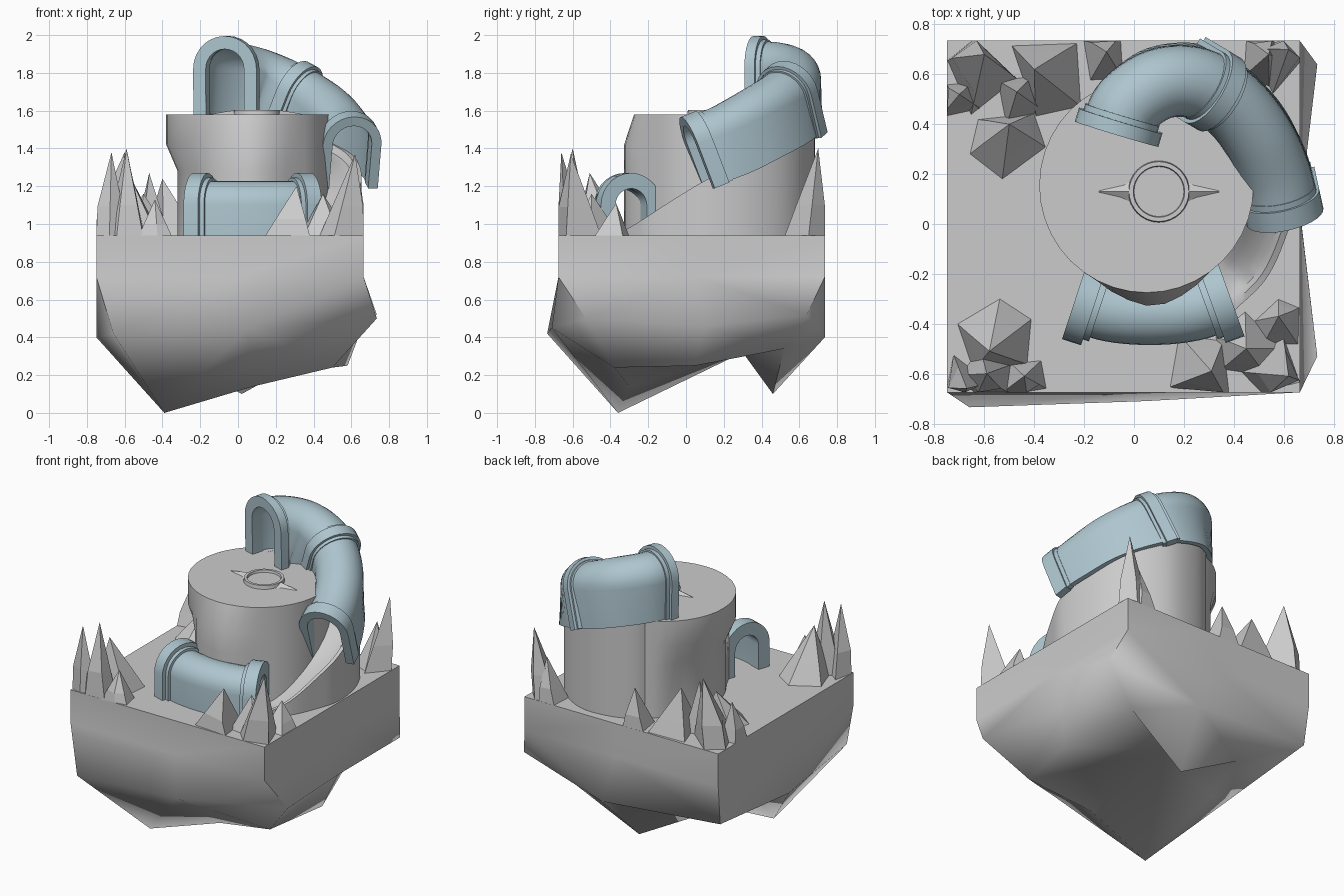
import bpy, bmesh, math, random
from mathutils import Vector

if "Cube" in bpy.data.objects:
    bpy.data.objects.remove(bpy.data.objects["Cube"])

random.seed(4)
steel = bpy.data.materials.new("pipe_blue")
steel.diffuse_color = (0.42, 0.56, 0.62, 1)
steel.use_nodes = True
steel.node_tree.nodes["Principled BSDF"].inputs["Base Color"].default_value = steel.diffuse_color


def finish(name, bm, smooth=None, mat=None):
    bmesh.ops.recalc_face_normals(bm, faces=bm.faces[:])
    me = bpy.data.meshes.new(name)
    bm.to_mesh(me)
    bm.free()
    ob = bpy.data.objects.new(name, me)
    bpy.context.collection.objects.link(ob)
    if mat:
        me.materials.append(mat)
    if smooth:
        bpy.ops.object.select_all(action='DESELECT')
        ob.select_set(True)
        bpy.context.view_layer.objects.active = ob
        bpy.ops.object.shade_smooth_by_angle(angle=math.radians(smooth))
    return ob


def loft(bm, rings, caps=True):
    vs = [[bm.verts.new(p) for p in r] for r in rings]
    n = len(vs[0])
    for a, b in zip(vs, vs[1:]):
        for i in range(n):
            j = (i + 1) % n
            bm.faces.new((a[i], a[j], b[j], b[i]))
    if caps:
        bm.faces.new(vs[0])
        bm.faces.new(vs[-1])
    return vs


def spline(pts, k=6):
    P = [Vector(p) for p in pts]
    P = [2 * P[0] - P[1]] + P + [2 * P[-1] - P[-2]]
    out = []
    for i in range(1, len(P) - 2):
        a, b, c, d = P[i - 1:i + 3]
        for s in range(k):
            t = s / k
            out.append(0.5 * (2 * b + (c - a) * t + (2 * a - 5 * b + 4 * c - d) * t * t
                              + (3 * b - a - 3 * c + d) * t ** 3))
    return out + [P[-2]]


def arch(outer, inner, drop, n=14):
    """Closed upside-down U section."""
    def half(r):
        return [(-r, -drop)] + [(-r * math.cos(math.pi * i / n), r * math.sin(math.pi * i / n))
                                for i in range(n + 1)] + [(r, -drop)]
    return half(outer) + half(inner)[::-1]


def sweep(name, path, tangents, section):
    rings = []
    for p, t in zip(path, tangents):
        u = Vector((t.y, -t.x, 0)).normalized()
        v = u.cross(t).normalized()
        rings.append([p + u * a + v * b for a, b in section])
    bm = bmesh.new()
    loft(bm, rings)
    return finish(name, bm, 35, steel)


def pipe(name, pts, r, r_in, drop, bands):
    path = spline(pts)
    n = len(path)
    tan = [(path[min(i + 1, n - 1)] - path[max(i - 1, 0)]).normalized() for i in range(n)]
    sweep(name, path, tan, arch(r, r_in, drop))
    # collars: position along pipe, width, radius
    for k, (f, w, flange) in enumerate(bands):
        i = round(f * (n - 1))
        t = tan[i]
        off = (-w / 2, w / 2) if 0 < f < 1 else ((0, w) if f == 0 else (-w, 0))
        sweep(f"{name}_collar_{k}", [path[i] + t * o for o in off], [t, t],
              arch(flange, r_in - 0.004, drop + 0.008))
        step = (off[0] - 0.02, off[1] + 0.02) if 0 < f < 1 else (
            (0.01, w + 0.025) if f == 0 else (-w - 0.025, -0.01))
        sweep(f"{name}_step_{k}", [path[i] + t * o for o in step], [t, t],
              arch((r + flange) / 2 - 0.004, r_in - 0.002, drop + 0.004))


# Floating rock island
bm = bmesh.new()
xl, xr, yf, yb = -0.75, 0.665, -0.675, 0.735
top = [(xl, yf), (0, yf), (xr, yf), (xr, 0.05), (xr, yb), (0, yb), (xl, yb), (xl, 0.05)]
mid = [(-0.66, -0.735, 0.42), (0.05, -0.71, 0.45), (0.735, -0.53, 0.5), (0.66, 0.1, 0.46),
       (0.735, 0.64, 0.52), (0.1, 0.735, 0.40), (-0.74, 0.70, 0.46), (-0.75, 0.0, 0.4)]
low = [(-0.39, -0.36, 0), (0.08, -0.3, 0.14), (0.5, -0.38, 0.24), (0.58, 0.05, 0.25),
       (0.45, 0.52, 0.34), (0.02, 0.46, 0.1), (-0.42, 0.45, 0.34), (-0.56, 0.05, 0.33)]
vs = loft(bm, [[(x, y, 0.94) for x, y in top], [(x, y, 0.72) for x, y in top], mid, low], caps=False)
bm.faces.new(vs[0])
c = bm.verts.new((0, 0.3, 0.32))
for i in range(8):
    bm.faces.new((vs[3][i], vs[3][(i + 1) % 8], c))
bmesh.ops.triangulate(bm, faces=[f for f in bm.faces if len(f.verts) == 4])
finish("rock_island", bm, 72)

# Round tower with a front bulge and a recessed left foot
bm = bmesh.new()
cx, cy, N = 0.05, 0.155, 40
rings = []
for z in (0.92, 1.28, 1.42, 1.58):
    ring = []
    for i in range(N):
        a = 2 * math.pi * i / N
        r = 0.43
        if z < 1.35:
            r -= 0.06 * max(0, min(1, (-math.cos(a) - 0.5) * 4))
        if z < 1.5:
            da = abs((a - math.radians(274) + math.pi) % (2 * math.pi) - math.pi)
            r += 0.06 * max(0, 1 - da / math.radians(32))
        ring.append((cx + r * math.cos(a), cy + r * math.sin(a), z))
    rings.append(ring)
loft(bm, rings)
finish("tower", bm, 35)

# Spiral channel wrapped around the tower, solid down to the island
edge = spline([(0.40, -0.35, 0.95), (0.53, -0.22, 1.03), (0.61, -0.05, 1.14), (0.655, 0.12, 1.24),
               (0.62, 0.35, 1.35), (0.5, 0.55, 1.43), (0.3, 0.67, 1.51), (0.1, 0.67, 1.56),
               (-0.06, 0.6, 1.58), (-0.15, 0.45, 1.58)])
rings = []
for p in edge:
    d = Vector((cx - p.x, cy - p.y, 0)).normalized()
    depth = min(0.05, p.z - 0.945)
    prof = [(0, 0.92 - p.z), (0, 0), (0.025, 0.0), (0.045, -depth * 0.7), (0.09, -depth),
            (0.15, -depth * 0.8), (0.28, -depth * 0.4), (0.28, 0.92 - p.z)]
    rings.append([p + d * a + Vector((0, 0, b)) for a, b in prof])
bm = bmesh.new()
loft(bm, rings)
finish("spiral_channel", bm, 40)

# Half pipes
pipe("upper_pipe", [(-0.07, 0.36, 1.82), (-0.03, 0.47, 1.82), (0.1, 0.56, 1.79), (0.25, 0.565, 1.73),
                    (0.38, 0.49, 1.66), (0.49, 0.36, 1.58), (0.565, 0.2, 1.49), (0.605, 0.03, 1.42)],
     0.143, 0.11, 0.24, [(0, 0.055, 0.175), (0.5, 0.07, 0.168), (1, 0.085, 0.158)])
pipe("lower_pipe", [(-0.235, -0.30, 1.10), (-0.09, -0.345, 1.10), (0.08, -0.357, 1.10),
                    (0.24, -0.34, 1.10), (0.385, -0.29, 1.10)],
     0.128, 0.092, 0.165, [(0, 0.08, 0.17), (1, 0.08, 0.17)])

# Raised ring and side fins on the tower top
bm = bmesh.new()
loft(bm, [[(0.1 + r * math.cos(t * math.pi / 16), 0.13 + r * math.sin(t * math.pi / 16), z)
           for t in range(32)]
          for r, z in ((0.125, 1.57), (0.12, 1.603), (0.103, 1.603), (0.10, 1.588))])
finish("top_ring", bm, 35)
bm = bmesh.new()
for s in (-1, 1):
    loft(bm, [[(0.1 + s * x, 0.13 - w, 1.575), (0.1 + s * x, 0.13, z), (0.1 + s * x, 0.13 + w, 1.575)]
              for x, w, z in ((0.11, 0.05, 1.603), (0.15, 0.03, 1.598), (0.24, 0.01, 1.582))])
finish("top_fins", bm, 60)

# Crystal clusters: base x, y, radius, height, tip shift x, y
clusters = {
    "front_left": [(-0.68, -0.63, 0.11, 0.44, 0.01, -0.03), (-0.55, -0.47, 0.16, 0.33, -0.03, -0.04),
                   (-0.58, -0.62, 0.11, 0.46, -0.01, 0.02), (-0.44, -0.63, 0.10, 0.19, 0, 0.02)],
    "front_right": [(0.56, -0.60, 0.14, 0.43, 0.06, -0.01), (0.58, -0.40, 0.11, 0.17, 0, 0.03),
                    (0.28, -0.59, 0.16, 0.26, 0.03, 0.0), (0.45, -0.50, 0.14, 0.22, 0, 0)],
    "back_left": [(-0.65, 0.61, 0.16, 0.44, 0.05, 0.07), (-0.35, 0.60, 0.17, 0.30, -0.05, 0.02),
                  (-0.50, 0.32, 0.16, 0.22, 0.0, 0.08), (-0.47, 0.50, 0.12, 0.33, 0.0, 0.03),
                  (-0.71, 0.50, 0.09, 0.25, 0.01, 0.02)],
    "back_right": [(0.60, 0.64, 0.13, 0.46, 0.02, 0.06), (0.52, 0.66, 0.10, 0.28, 0.02, 0.02),
                   (-0.11, 0.67, 0.11, 0.25, 0, 0.02)],
}
for name, items in clusters.items():
    bm = bmesh.new()
    for x, y, r, h, dx, dy in items:
        n = random.choice((4, 5))
        a0 = random.random() * 6
        ang = [a0 + 2 * math.pi * (i + random.uniform(-.2, .2)) / n for i in range(n)]
        rad = [r * random.uniform(0.9, 1.15) for _ in ang]
        rings = []
        for k, z in ((1.0, 0), (0.65, 0.37)):
            rings.append([(min(xr, max(xl, x + dx * z + k * q * math.cos(a))),
                           min(yb, max(yf, y + dy * z + k * q * math.sin(a))), 0.93 + z * h)
                          for a, q in zip(ang, rad)])
        vs = loft(bm, rings, caps=False)
        bm.faces.new(vs[0])
        tip = bm.verts.new((x + dx, y + dy, 0.94 + h))
        for i in range(n):
            bm.faces.new((vs[1][i], vs[1][(i + 1) % n], tip))
    finish("crystals_" + name, bm)
